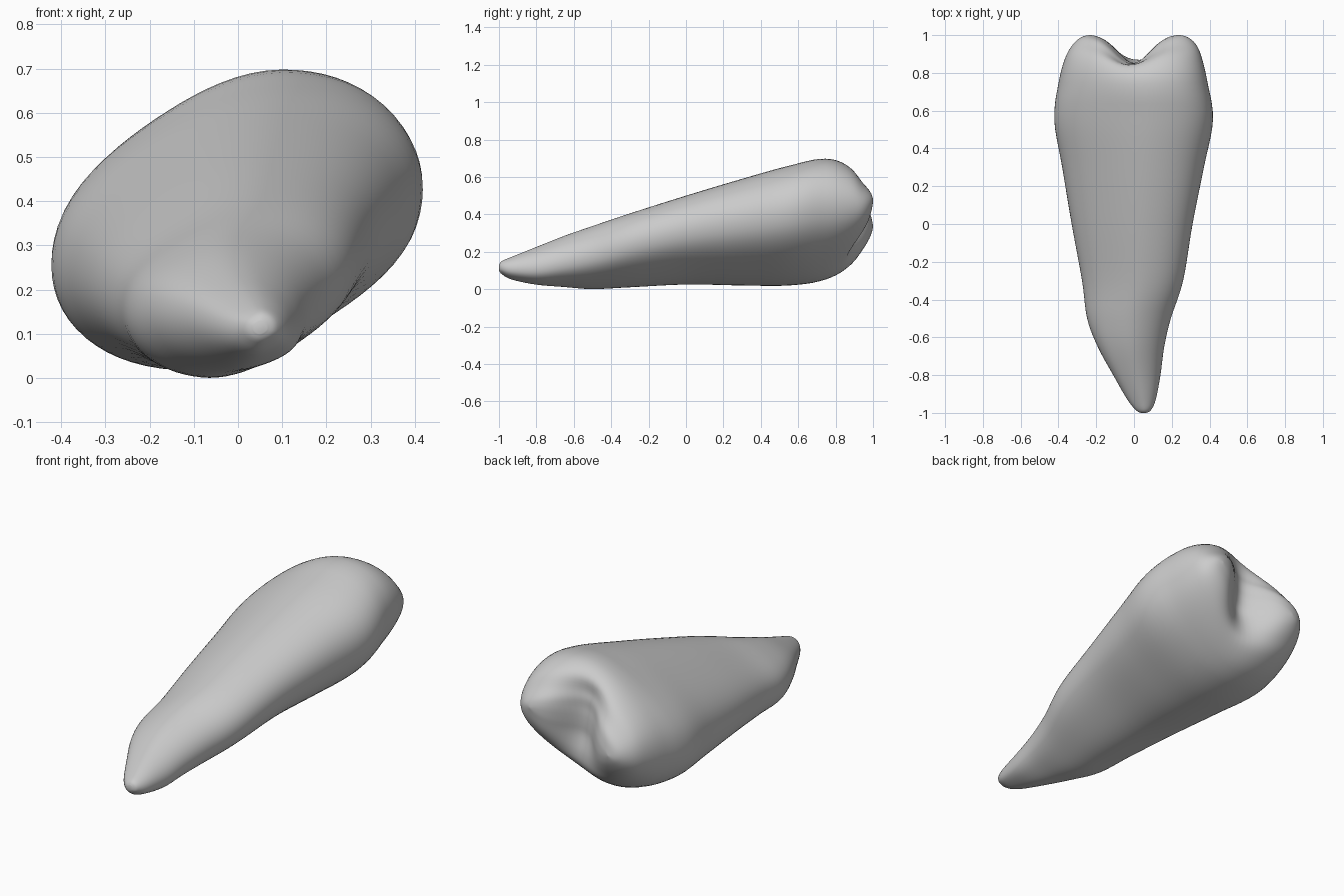
import bpy, bmesh, math
from mathutils import Vector

cube = bpy.data.objects.get("Cube")
if cube:
    bpy.data.objects.remove(cube, do_unlink=True)

SIDES, STEPS = 72, 5
TILT = math.radians(18)   # slant of the line through both cusps

# Stations from root tip to crown: y, min x, max x, min z, max z, skew
STATIONS = [
    (-1, .035, .065, .1, .13, 0),
    (-.985, .01, .09, .08, .15, 0),
    (-.93, -.035, .115, .05, .175, -.05),
    (-.8, -.11, .14, .022, .228, -.1),
    (-.65, -.192, .16, .01, .287, 0),
    (-.5, -.248, .195, 0, .338, .12),
    (-.3, -.275, .26, .01, .405, .22),
    (0, -.33, .31, .025, .5, .27),
    (.3, -.38, .37, .02, .59, .27),
    (.55, -.422, .418, .02, .66, .27),
    (.75, -.4, .39, .05, .7, .27),
    (.88, -.365, .36, .12, .66, .28),
    (.95, -.325, .33, .2, .58, .35),
    (.99, -.28, .285, .27, .53, .5),
    (1.005, -.23, .235, .33, .48, .9),
]


def smooth(a, b, x):
    """Ease from 0 at a to 1 at b."""
    s = min(max((x - a) / (b - a), 0), 1)
    return s * s * (3 - 2 * s)


def refine(rows):
    """Pass a smooth curve through the stations."""
    out = []
    last = len(rows) - 1
    for i in range(last):
        quad = [rows[min(max(i + k, 0), last)] for k in (-1, 0, 1, 2)]
        for s in range(STEPS):
            f = s / STEPS
            out.append([b + f / 2 * (c - a + f * (2 * a - 5 * b + 4 * c - d
                        + f * (3 * (b - c) + d - a)))
                        for a, b, c, d in zip(*quad)])
    return out + [list(rows[-1])]


def section_point(row, t):
    """Point on a skewed oval, flattened along its two long sides."""
    y, x0, x1, z0, z1, skew = row
    flat = max(0, math.cos(2 * (t - math.radians(120)))) ** 2
    r = 1 - .07 * flat
    return Vector(((x0 + x1) / 2 + r * (x1 - x0) / 2 * math.cos(t), y,
                   (z0 + z1) / 2 + r * (z1 - z0) / 2 * math.sin(t + math.asin(skew))))


def carve_crown(p):
    """Sink the valley between the cusps, fading out on the upper and lower sides."""
    x, z = p.x, p.z - .4
    v = z * math.cos(TILT) - x * math.sin(TILT)
    valley = math.exp(-((x + .12 * z) / .125) ** 2)
    fade = (1 - smooth(.06, .34, v)) * (1 - .8 * smooth(.05, .28, -v))
    p.y -= .155 * valley * smooth(.6, .95, p.y) * fade
    return p


# Tooth: loft from root to crown
bm = bmesh.new()
rings = [[bm.verts.new(carve_crown(section_point(row, math.tau * i / SIDES)))
          for i in range(SIDES)] for row in refine(STATIONS)]
for a, b in zip(rings, rings[1:]):
    for i in range(SIDES):
        j = (i + 1) % SIDES
        bm.faces.new((a[i], a[j], b[j], b[i]))

# Root tip
bm.faces.new(rings[0])

# Biting edge: bridge opposite points of the last ring
end = rings[-1]
half = SIDES // 2
bm.faces.new((end[0], end[1], end[-1]))
for i in range(1, half - 1):
    bm.faces.new((end[i], end[i + 1], end[-i - 1], end[-i]))
bm.faces.new((end[half - 1], end[half], end[half + 1]))

# Soften the cusps and valley
soft = [v for v in bm.verts if v.co.y > .7]
for _ in range(3):
    bmesh.ops.smooth_vert(bm, verts=soft, factor=.4,
                          use_axis_x=True, use_axis_y=True, use_axis_z=True)
bmesh.ops.recalc_face_normals(bm, faces=bm.faces)
mesh = bpy.data.meshes.new("tooth")
bm.to_mesh(mesh)
bm.free()
mesh.shade_smooth()
tooth = bpy.data.objects.new("tooth", mesh)
bpy.context.collection.objects.link(tooth)

# Material
grey = bpy.data.materials.new("light grey")
grey.use_nodes = True
grey.diffuse_color = (.6, .6, .6, 1)
grey.node_tree.nodes["Principled BSDF"].inputs["Base Color"].default_value = (.6, .6, .6, 1)
mesh.materials.append(grey)
